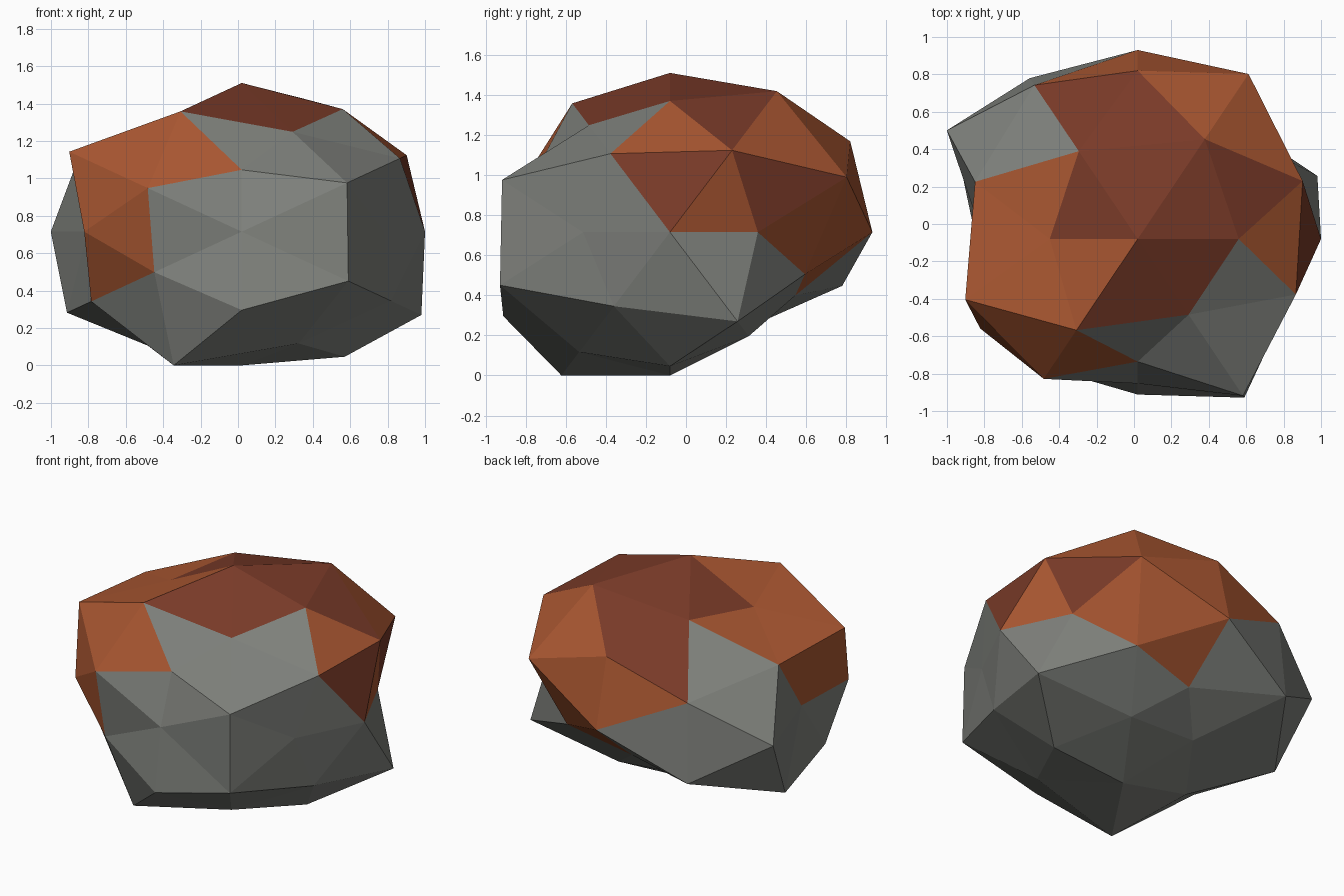
import bpy
import bmesh
from itertools import product
from mathutils import Vector

if "Cube" in bpy.data.objects:
    bpy.data.objects.remove(bpy.data.objects["Cube"])

CENTRE = Vector((0.02, -0.08, 0.715))
SQUASH = Vector((1, 0.92, 0.75))

# Corner families of a subdivided icosahedron: direction, then one radius per
# sign combination (x slowest, z fastest, plus before minus)
FAMILIES = {
    "end": ((1, 0, 0), (0.98, 0.825)),
    "back": ((0, 1, 0), (1.098, 0.84)),
    "top": ((0, 0, 1), (1.06, 0.953)),
    "tall": ((0.526, 0, 0.851), (1.027, 1.048, 0.894, 0.955)),
    "deep": ((0, 0.851, 0.526), (1.15, 0.8, 0.838, 1.063)),
    "wide": ((0.851, 0.526, 0), (0.907, 0.897, 1.2, 0.99)),
    "steep": ((0.309, 0.5, 0.809),
              (1.16, 0.855, 0.88, 0.985, 1.02, 0.8, 1.06, 1.178)),
    "flank": ((0.5, 0.809, 0.309),
              (1.185, 0.905, 1.126, 1.14, 1.105, 1.155, 1.005, 0.935)),
    "side": ((0.809, 0.309, 0.5),
             (1.09, 1.187, 1.045, 0.985, 1.075, 1.155, 1.14, 0.995)),
}

# Colour patches: a face belongs if it touches every named corner
ORANGE = ["top+", "side--+", "side+++", "flank+++", "deep++", "tall-+",
          "steep--+ flank--+", "wide-- flank---", "back+ flank++-"]
RUST = ["top+", "tall++ steep+++", "deep++ steep-++",
        "end+ side+-+ side+++", "wide++ flank+++ side+++"]
ORANGE_AGAIN = ["top+ tall-+ steep--+"]


def make_material(name, colour):
    mat = bpy.data.materials.new(name)
    mat.use_nodes = True
    mat.diffuse_color = colour
    bsdf = mat.node_tree.nodes["Principled BSDF"]
    bsdf.inputs["Base Color"].default_value = colour
    bsdf.inputs["Roughness"].default_value = 0.9
    return mat


def touches(corners, patches):
    return any(set(patch.split()) <= corners for patch in patches)


bm = bmesh.new()
names, radii = {}, {}

# Unit corners, each named by family and signs
for family, (direction, family_radii) in FAMILIES.items():
    options = [(1, -1) if value else (0,) for value in direction]
    for signs, radius in zip(product(*options), family_radii):
        vert = bm.verts.new([s * d for s, d in zip(signs, direction)])
        vert.co.normalize()
        names[vert] = family + "".join("+" if s > 0 else "-" for s in signs if s)
        radii[vert] = radius

# Skin the sphere, then push each corner in or out to make the rock
bmesh.ops.convex_hull(bm, input=list(bm.verts))
for vert in bm.verts:
    vert.co = CENTRE + vert.co * radii[vert] * SQUASH
bmesh.ops.recalc_face_normals(bm, faces=list(bm.faces))

# Paint grey stone, orange growth and darker rust patches
for face in bm.faces:
    corners = {names[v] for v in face.verts}
    face.smooth = False
    face.material_index = 0
    if touches(corners, ORANGE):
        face.material_index = 1
    if touches(corners, RUST) and not touches(corners, ORANGE_AGAIN):
        face.material_index = 2

mesh = bpy.data.meshes.new("rock")
bm.to_mesh(mesh)
bm.free()
mesh.materials.append(make_material("stone grey", (0.21, 0.218, 0.2, 1)))
mesh.materials.append(make_material("orange brown", (0.4, 0.095, 0.031, 1)))
mesh.materials.append(make_material("dark rust", (0.19, 0.042, 0.021, 1)))
rock = bpy.data.objects.new("rock", mesh)
bpy.context.collection.objects.link(rock)
